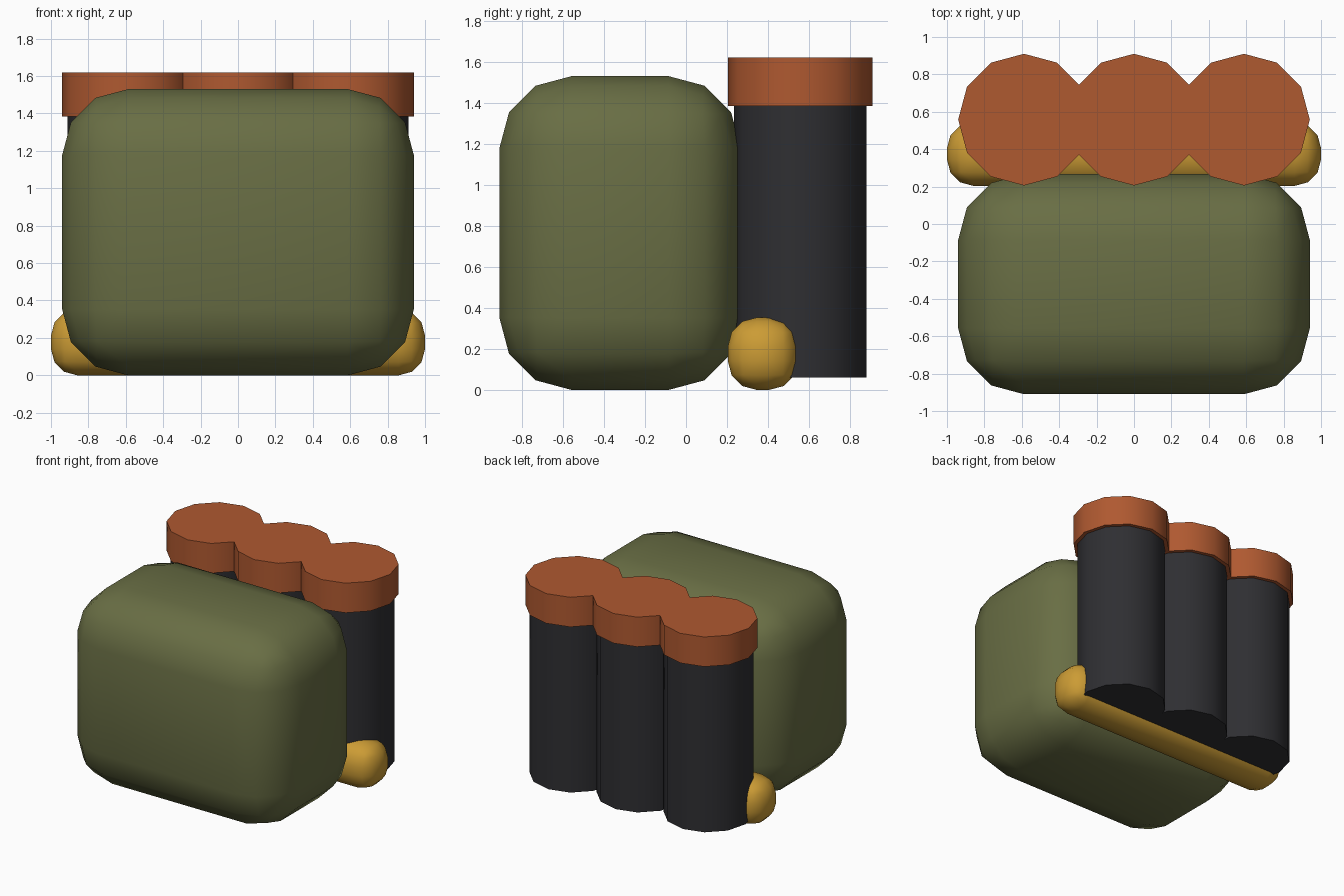
import bpy
from math import radians

if "Cube" in bpy.data.objects:
    bpy.data.objects.remove(bpy.data.objects["Cube"])


def material(name, rgb):
    mat = bpy.data.materials.new(name)
    mat.diffuse_color = (*rgb, 1)
    mat.use_nodes = True
    mat.node_tree.nodes["Principled BSDF"].inputs["Base Color"].default_value = mat.diffuse_color
    return mat


GREEN = material("olive", (0.14, 0.155, 0.058))
DARK = material("charcoal", (0.028, 0.028, 0.032))
ORANGE = material("rust", (0.43, 0.10, 0.03))
YELLOW = material("ochre", (0.60, 0.33, 0.035))


def finish(obj, name, mat):
    obj.name = name
    obj.data.materials.append(mat)
    bpy.ops.object.shade_smooth_by_angle(angle=radians(40))


def rounded_box(name, lo, hi, radius, mat):
    centre = [(a + b) / 2 for a, b in zip(lo, hi)]
    bpy.ops.mesh.primitive_cube_add(size=1, location=centre)
    obj = bpy.context.object
    obj.scale = [b - a for a, b in zip(lo, hi)]
    bpy.ops.object.transform_apply(location=False, rotation=False, scale=True)
    bevel = obj.modifiers.new("rounding", 'BEVEL')
    bevel.width = radius
    bevel.segments = 3
    bevel.limit_method = 'NONE'
    bpy.ops.object.modifier_apply(modifier=bevel.name)
    finish(obj, name, mat)


def cylinder(name, x, y, z0, z1, radius, mat):
    bpy.ops.mesh.primitive_cylinder_add(vertices=12, radius=radius, depth=z1 - z0,
                                        location=(x, y, (z0 + z1) / 2))
    finish(bpy.context.object, name, mat)


# Padded main body
rounded_box("body", (-0.94, -0.91, 0), (0.94, 0.267, 1.53), 0.352, GREEN)

# Rounded bar under the tubes
rounded_box("base_bar", (-1, 0.204, 0), (1, 0.546, 0.353), 0.141, YELLOW)

# Row of three capped tubes on the back
for side, x in (("left", -0.588), ("middle", 0), ("right", 0.588)):
    cylinder(side + "_tube", x, 0.558, 0.06, 1.40, 0.323, DARK)
    cylinder(side + "_cap", x, 0.558, 1.385, 1.62, 0.352, ORANGE)
